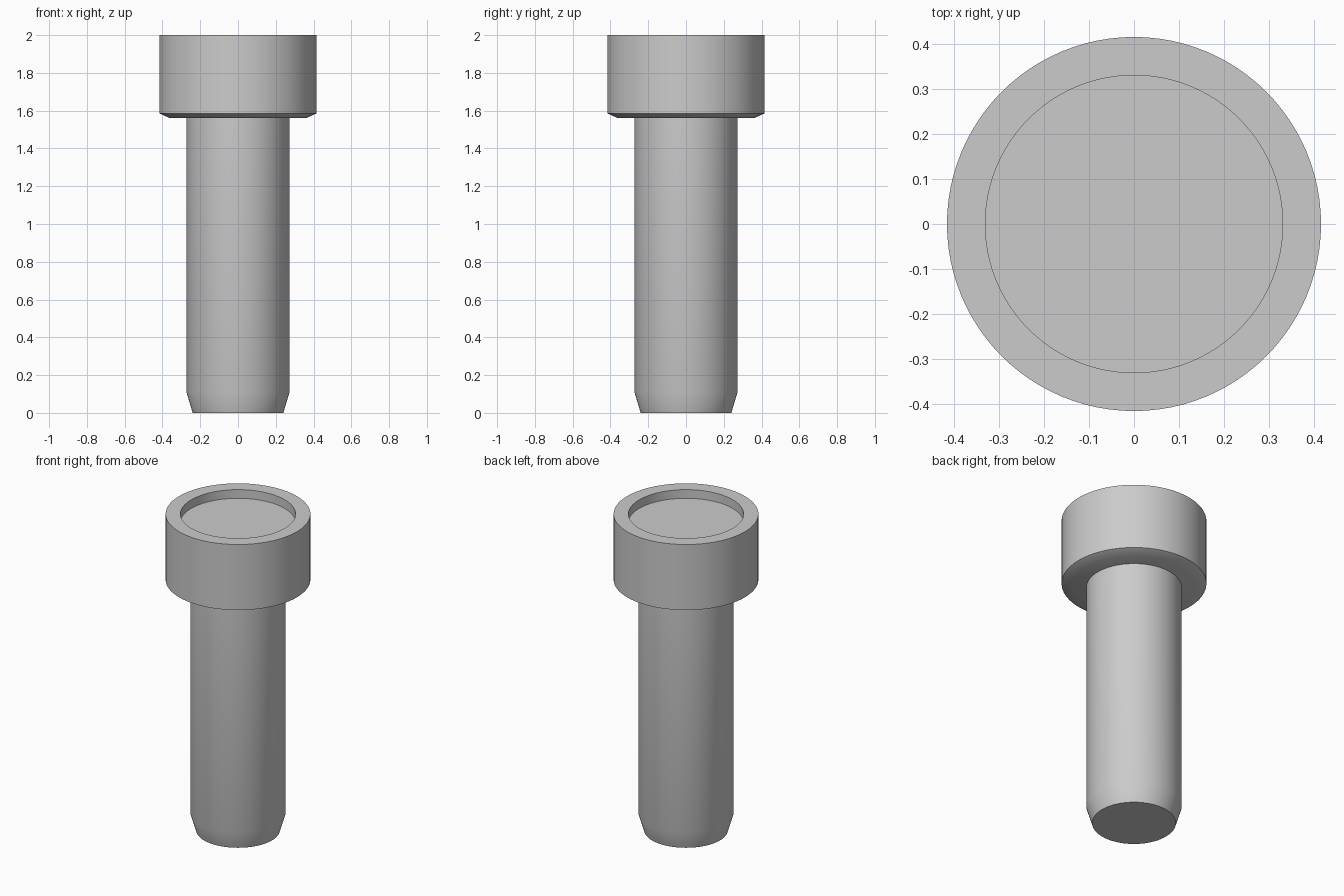
import bpy
import bmesh
import math

cube = bpy.data.objects.get("Cube")
if cube:
    bpy.data.objects.remove(cube, do_unlink=True)

SIDES = 96

# Plain grey metal
grey = bpy.data.materials.new("grey metal")
grey.use_nodes = True
colour = (0.6, 0.6, 0.6, 1.0)
grey.diffuse_color = colour
grey.node_tree.nodes["Principled BSDF"].inputs["Base Color"].default_value = colour


def lathe(name, profile):
    """Revolve (radius, height) points around z; radius 0 closes an end."""
    bm = bmesh.new()
    points = [bm.verts.new((r, 0, z)) for r, z in profile]
    edges = [bm.edges.new(pair) for pair in zip(points, points[1:])]
    bmesh.ops.spin(bm, geom=points + edges, cent=(0, 0, 0), axis=(0, 0, 1),
                   angle=math.tau, steps=SIDES, use_duplicate=False)
    bmesh.ops.remove_doubles(bm, verts=bm.verts, dist=0.0001)
    bmesh.ops.recalc_face_normals(bm, faces=bm.faces)
    mesh = bpy.data.meshes.new(name)
    bm.to_mesh(mesh)
    bm.free()
    mesh.materials.append(grey)
    obj = bpy.data.objects.new(name, mesh)
    bpy.context.collection.objects.link(obj)
    bpy.ops.object.select_all(action="DESELECT")
    obj.select_set(True)
    bpy.context.view_layer.objects.active = obj
    bpy.ops.object.shade_smooth_by_angle(angle=math.radians(30))
    return obj


# Shaft with a tapered tip
lathe("shaft", [(0, 0), (0.24, 0), (0.273, 0.11), (0.273, 1.57), (0, 1.57)])

# Head with a chamfered underside and a shallow round recess on top
lathe("head", [(0, 1.56), (0.36, 1.56), (0.415, 1.585), (0.415, 2.0),
               (0.33, 2.0), (0.33, 1.945), (0, 1.945)])
